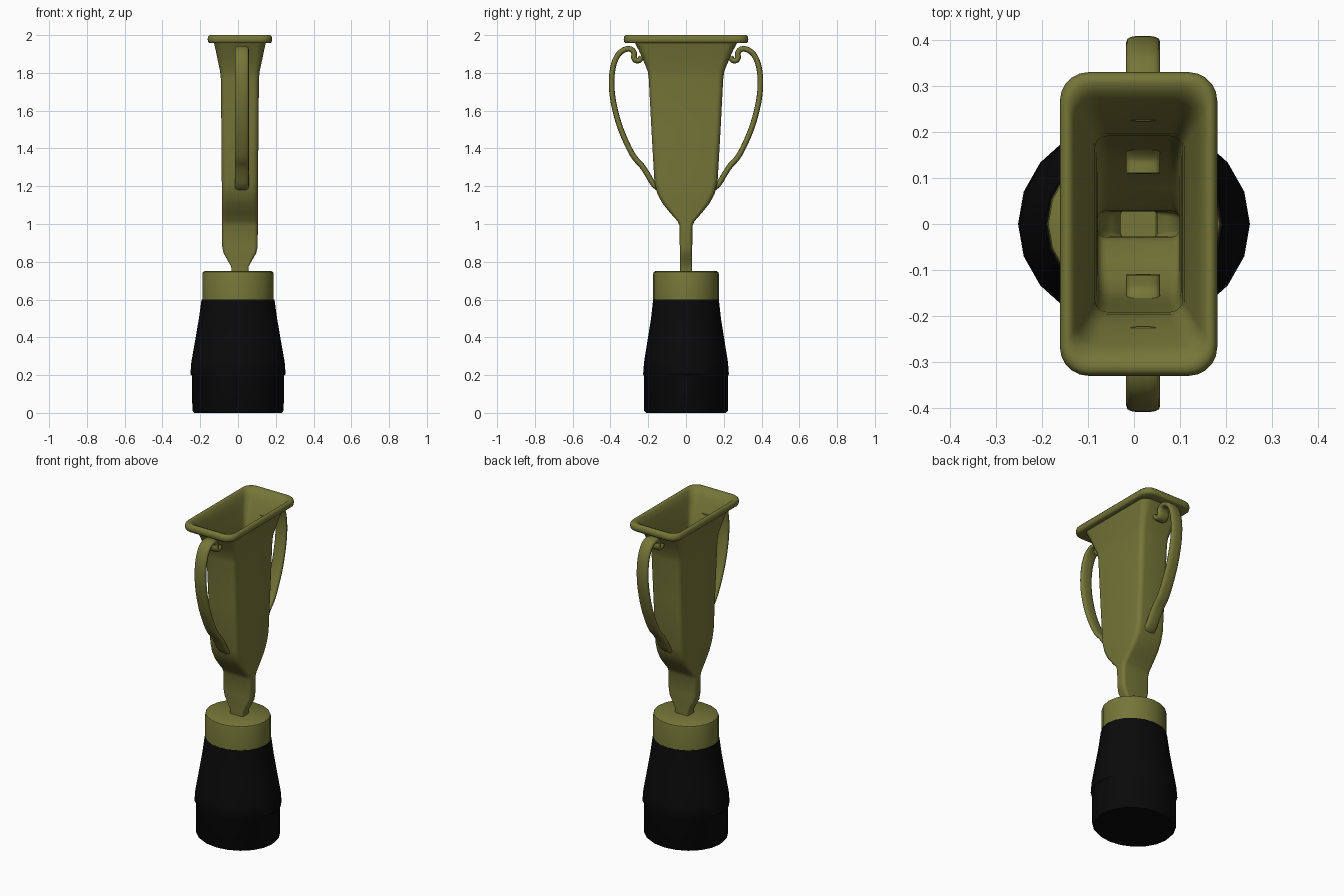
import bpy, bmesh, math
from mathutils import Vector

if "Cube" in bpy.data.objects:
    bpy.data.objects.remove(bpy.data.objects["Cube"])


def material(name, rgb):
    m = bpy.data.materials.new(name)
    m.diffuse_color = (*rgb, 1)
    m.use_nodes = True
    m.node_tree.nodes["Principled BSDF"].inputs["Base Color"].default_value = m.diffuse_color
    return m


gold = material("olive gold", (0.18, 0.18, 0.04))
black = material("black", (0.003, 0.003, 0.003))


def loft(name, rings, mat, angle=40):
    """Skin a list of equal-length point rings and cap both ends."""
    bm = bmesh.new()
    vs = [[bm.verts.new(p) for p in ring] for ring in rings]
    n = len(vs[0])
    for a, b in zip(vs, vs[1:]):
        for i in range(n):
            j = (i + 1) % n
            bm.faces.new((a[i], a[j], b[j], b[i]))
    bm.faces.new(vs[0][::-1])
    bm.faces.new(vs[-1])
    bmesh.ops.recalc_face_normals(bm, faces=bm.faces)
    me = bpy.data.meshes.new(name)
    bm.to_mesh(me)
    bm.free()
    me.materials.append(mat)
    ob = bpy.data.objects.new(name, me)
    bpy.context.collection.objects.link(ob)
    bpy.ops.object.select_all(action='DESELECT')
    ob.select_set(True)
    bpy.context.view_layer.objects.active = ob
    bpy.ops.object.shade_smooth_by_angle(angle=math.radians(angle))
    return ob


def ellipse(z, rx, ry, n=20):
    return [(rx * math.cos(2 * math.pi * i / n), ry * math.sin(2 * math.pi * i / n), z)
            for i in range(n)]


def rounded_rect(z, hx, hy, r, cx=0.01, seg=5):
    pts = []
    for k, (sx, sy) in enumerate([(1, 1), (-1, 1), (-1, -1), (1, -1)]):
        for i in range(seg + 1):
            a = math.pi / 2 * (k + i / seg)
            pts.append((cx + sx * (hx - r) + r * math.cos(a),
                        sy * (hy - r) + r * math.sin(a), z))
    return pts


# Black plinth
loft("plinth", [ellipse(*p) for p in [
    (0, .232, .212), (.012, .242, .222), (.195, .243, .222), (.205, .252, .227),
    (.27, .247, .222), (.40, .224, .201), (.50, .207, .185), (.60, .193, .174)]], black)

# Gold collar on the plinth
loft("collar", [ellipse(*p) for p in [
    (.597, .189, .174), (.735, .189, .174), (.745, .186, .171), (.75, .178, .163)]], gold)

# Cup: outer wall up, over the rolled rim, and back down the inside
wall = [(.74, .044, .033, .008), (.775, .046, .033, .01), (.81, .066, .033, .015),
        (.845, .086, .033, .018), (.88, .094, .033, .02), (.99, .095, .034, .02),
        (1.015, .095, .045, .022), (1.06, .095, .085, .025), (1.11, .095, .125, .028),
        (1.16, .095, .152, .03), (1.22, .096, .167, .03), (1.5, .098, .183, .03),
        (1.77, .101, .197, .03), (1.81, .105, .203, .032), (1.87, .118, .228, .038),
        (1.92, .128, .25, .045), (1.958, .137, .27, .05)]
rim = [(1.957, .161, .320, .055), (1.963, .168, .327, .06), (1.978, .171, .330, .062),
       (1.992, .168, .327, .06), (2.0, .160, .319, .056), (2.0, .152, .306, .054),
       (1.99, .142, .285, .052)]
t = .006
inner = [(z + (.02 if z < .8 else 0), x - t, y - t, r - .004) for z, x, y, r in wall[::-1]]
loft("cup", [rounded_rect(*p) for p in wall + rim + inner], gold, 50)


# Handles: flattened strap swept along a scroll path, one on each side
def smooth_path(pts, sub=5):
    p = [Vector(q) for q in pts]
    p = [2 * p[0] - p[1]] + p + [2 * p[-1] - p[-2]]
    out = []
    for a, b, c, d in zip(p, p[1:], p[2:], p[3:]):
        for i in range(sub):
            s = i / sub
            out.append(.5 * (2 * b + (c - a) * s + (2 * a - 5 * b + 4 * c - d) * s * s
                             + (3 * b - a - 3 * c + d) * s ** 3))
    return out + [p[-2]]


path = smooth_path([
    (.236, 1.885), (.246, 1.868), (.265, 1.866), (.276, 1.882), (.274, 1.905),
    (.292, 1.925), (.325, 1.923), (.360, 1.895), (.385, 1.835), (.394, 1.75),
    (.385, 1.65), (.355, 1.53), (.315, 1.43), (.275, 1.355), (.235, 1.31),
    (.205, 1.265), (.175, 1.215), (.145, 1.19), (.11, 1.19)])


def handle(name, side, cx=.02, hw=.037, ht=.015, n=14):
    rings = []
    for i, p in enumerate(path):
        d = (path[min(i + 1, len(path) - 1)] - path[max(i - 1, 0)]).normalized()
        ring = []
        for k in range(n):
            a = 2 * math.pi * k / n
            c, s = math.cos(a), math.sin(a)
            u = hw * math.copysign(abs(c) ** .7, c)
            v = ht * math.copysign(abs(s) ** .7, s)
            ring.append((cx + u, side * (p.x - d.y * v), p.y + d.x * v))
        rings.append(ring)
    loft(name, rings, gold, 50)


handle("handle_back", 1)
handle("handle_front", -1)
